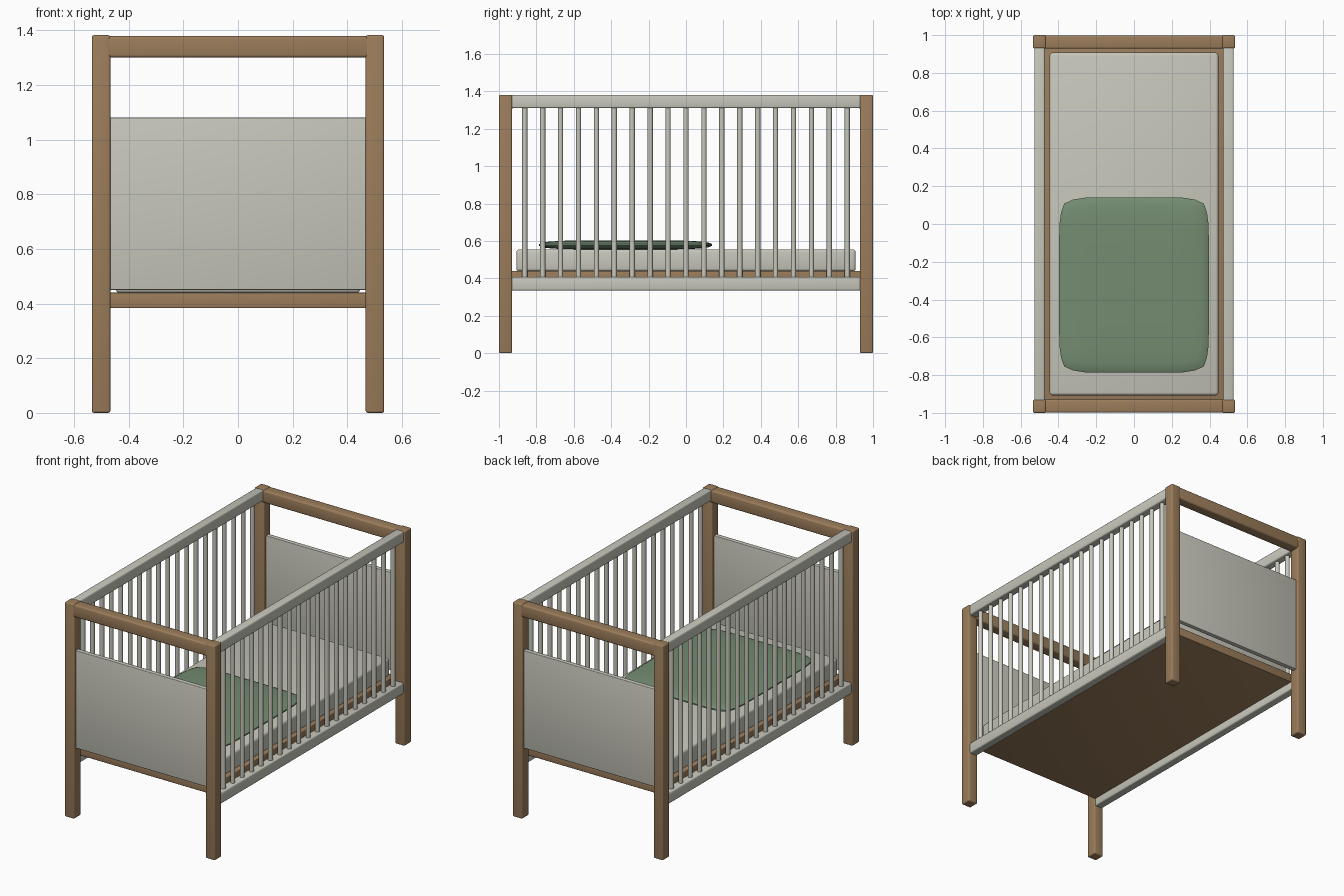
import bpy, bmesh

if "Cube" in bpy.data.objects:
    bpy.data.objects.remove(bpy.data.objects["Cube"])


def material(name, rgb):
    m = bpy.data.materials.new(name)
    m.diffuse_color = (*rgb, 1)
    m.use_nodes = True
    m.node_tree.nodes["Principled BSDF"].inputs["Base Color"].default_value = m.diffuse_color
    return m


WOOD = material("oak_brown", (0.33, 0.205, 0.105))
GREY = material("warm_grey", (0.57, 0.57, 0.50))
GREEN = material("sage_green", (0.175, 0.265, 0.165))


def finish(name, bm, mat):
    bmesh.ops.recalc_face_normals(bm, faces=bm.faces)
    mesh = bpy.data.meshes.new(name)
    bm.to_mesh(mesh)
    bm.free()
    mesh.materials.append(mat)
    ob = bpy.data.objects.new(name, mesh)
    bpy.context.collection.objects.link(ob)
    bpy.ops.object.select_all(action='DESELECT')
    ob.select_set(True)
    bpy.context.view_layer.objects.active = ob
    bpy.ops.object.shade_smooth_by_angle(angle=0.7)
    return ob


def box(name, x, y, z, mat, bevel=0.008):
    """Bevelled box from (min, max) ranges."""
    bm = bmesh.new()
    bmesh.ops.create_cube(bm, size=1)
    for v in bm.verts:
        v.co = [(r[0] + r[1]) / 2 + c * (r[1] - r[0]) for r, c in zip((x, y, z), v.co)]
    if bevel:
        bmesh.ops.bevel(bm, geom=bm.edges[:], offset=bevel, segments=3,
                        profile=0.5, affect='EDGES')
    return finish(name, bm, mat)


def span(sign, a, b):
    return tuple(sorted((sign * a, sign * b)))


# Corner posts
for sx in (-1, 1):
    for sy in (-1, 1):
        box("corner_post", span(sx, 0.467, 0.535), span(sy, 0.93, 1.0), (0, 1.382), WOOD)

# End frames: top rail and solid panel
for sy in (-1, 1):
    box("end_top_rail", (-0.523, 0.523), span(sy, 0.928, 0.999), (1.30, 1.379), WOOD, 0.01)
    box("end_panel", (-0.47, 0.47), span(sy, 0.953, 0.983), (0.45, 1.08), GREY, 0.004)

# Side frames: rails and round slats
for sx in (-1, 1):
    box("side_top_rail", span(sx, 0.472, 0.528), (-0.937, 0.937), (1.31, 1.3815), GREY, 0.009)
    box("side_bottom_rail", span(sx, 0.472, 0.528), (-0.935, 0.935), (0.335, 0.407), GREY, 0.009)
    bm = bmesh.new()
    for i in range(19):
        made = bmesh.ops.create_cone(bm, cap_ends=True, segments=16,
                                     radius1=0.014, radius2=0.014, depth=0.93)
        bmesh.ops.translate(bm, verts=made["verts"],
                            vec=(sx * 0.5, (i - 9) * 0.0958, 0.858))
    finish("side_slats", bm, GREY)

# Bed base and mattress
box("bed_base", (-0.473, 0.473), (-0.932, 0.932), (0.383, 0.44), WOOD, 0.004)
box("mattress", (-0.447, 0.447), (-0.907, 0.907), (0.438, 0.555), GREY, 0.015)

# Pillow: stacked rings of a soft rectangular outline
corner = [(0.397, 0.0), (0.397, 0.17), (0.395, 0.32), (0.386, 0.385), (0.37, 0.43),
          (0.325, 0.452), (0.26, 0.462), (0.13, 0.463), (0.0, 0.463)]
outline = corner[:-1]
outline += [(-x, y) for x, y in corner[:0:-1]]
outline += [(-x, -y) for x, y in corner[:-1]]
outline += [(x, -y) for x, y in corner[:0:-1]]
levels = [(0.45, -0.024), (0.75, -0.022), (0.9, -0.017), (0.97, -0.011), (1.0, -0.004),
          (1.0, 0.004), (0.97, 0.011), (0.9, 0.017), (0.75, 0.022), (0.45, 0.025)]
bm = bmesh.new()
rings = [[bm.verts.new((x * s, y * s - 0.323, 0.579 + h)) for x, y in outline]
         for s, h in levels]
n = len(outline)
for a, b in zip(rings, rings[1:]):
    for i in range(n):
        bm.faces.new((a[i], a[(i + 1) % n], b[(i + 1) % n], b[i]))
bm.faces.new(rings[0][::-1])
bm.faces.new(rings[-1])
finish("pillow", bm, GREEN)
